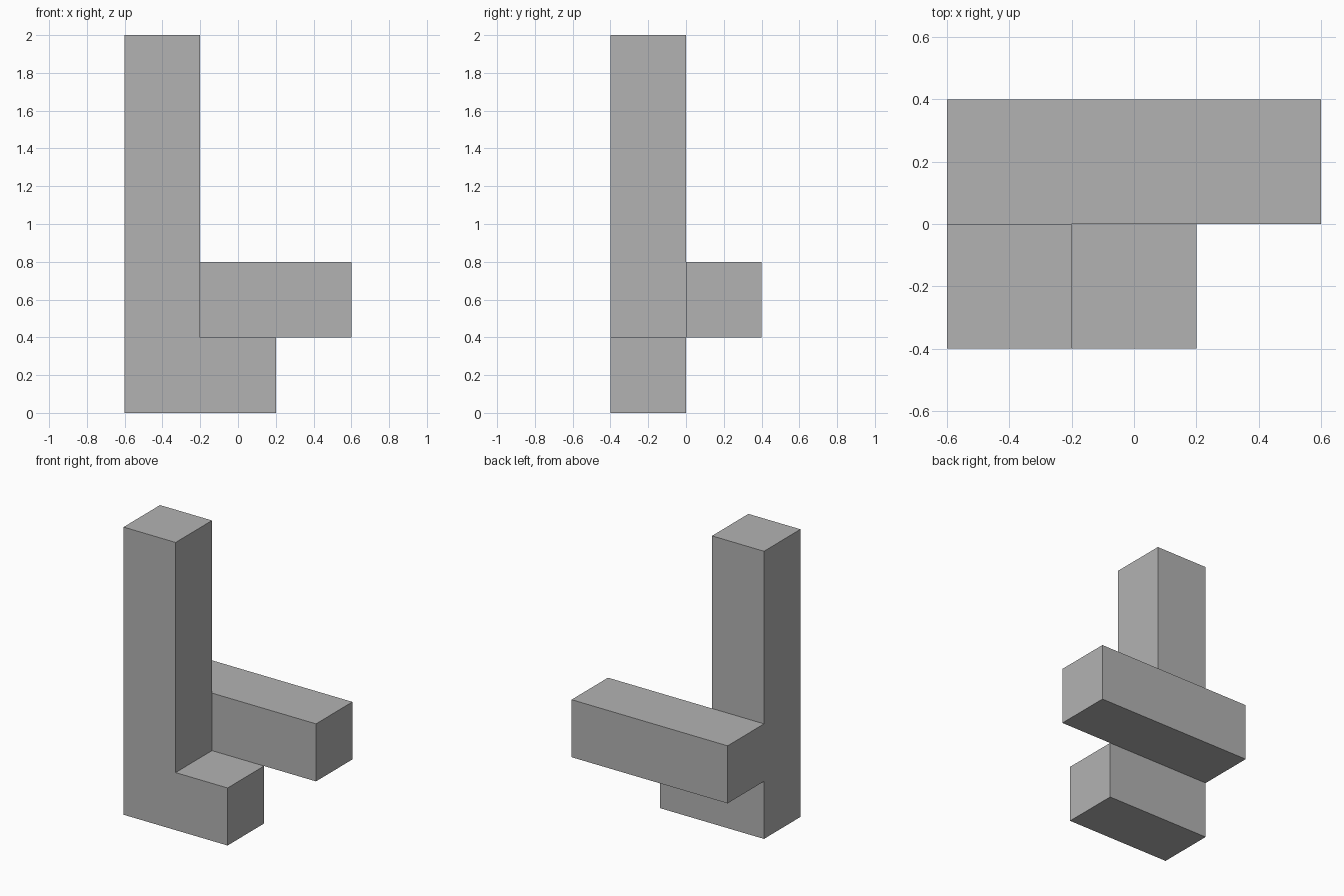
import bpy
import bmesh
from mathutils import Vector

old = bpy.data.objects.get("Cube")
if old:
    bpy.data.objects.remove(old, do_unlink=True)

UNIT = 0.4
ORIGIN = Vector((-0.6, -0.4, 0.0))

# Plain grey material
grey = bpy.data.materials.new("plain_grey")
grey.use_nodes = True
colour = (0.45, 0.45, 0.45, 1.0)
grey.diffuse_color = colour
grey.node_tree.nodes["Principled BSDF"].inputs["Base Color"].default_value = colour

# Unit cells of the solid: tall post, front foot and rear crossbar
post = {(0, 0, k) for k in range(5)}
foot = {(1, 0, 0)}
crossbar = {(i, 1, 1) for i in range(3)}
cells = post | foot | crossbar

# Outer skin only: a square wherever a cell has no neighbour
bm = bmesh.new()
for cell in cells:
    for axis in range(3):
        for sign in (-1, 1):
            step = Vector((0, 0, 0))
            step[axis] = sign
            if tuple(int(c) for c in Vector(cell) + step) in cells:
                continue
            u, v = Vector((0, 0, 0)), Vector((0, 0, 0))
            u[(axis + 1) % 3] = 0.5
            v[(axis + 2) % 3] = 0.5 * sign
            mid = Vector(cell) + Vector((0.5, 0.5, 0.5)) + step / 2
            ring = (mid - u - v, mid + u - v, mid + u + v, mid - u + v)
            bm.faces.new([bm.verts.new(ORIGIN + p * UNIT) for p in ring])

# Weld the squares and merge them into large flat faces
bmesh.ops.remove_doubles(bm, verts=bm.verts, dist=0.001)
bmesh.ops.dissolve_limit(bm, angle_limit=0.01, verts=bm.verts, edges=bm.edges)

mesh = bpy.data.meshes.new("block_post_with_crossbar")
bm.to_mesh(mesh)
bm.free()
mesh.materials.append(grey)
obj = bpy.data.objects.new("block_post_with_crossbar", mesh)
bpy.context.collection.objects.link(obj)
